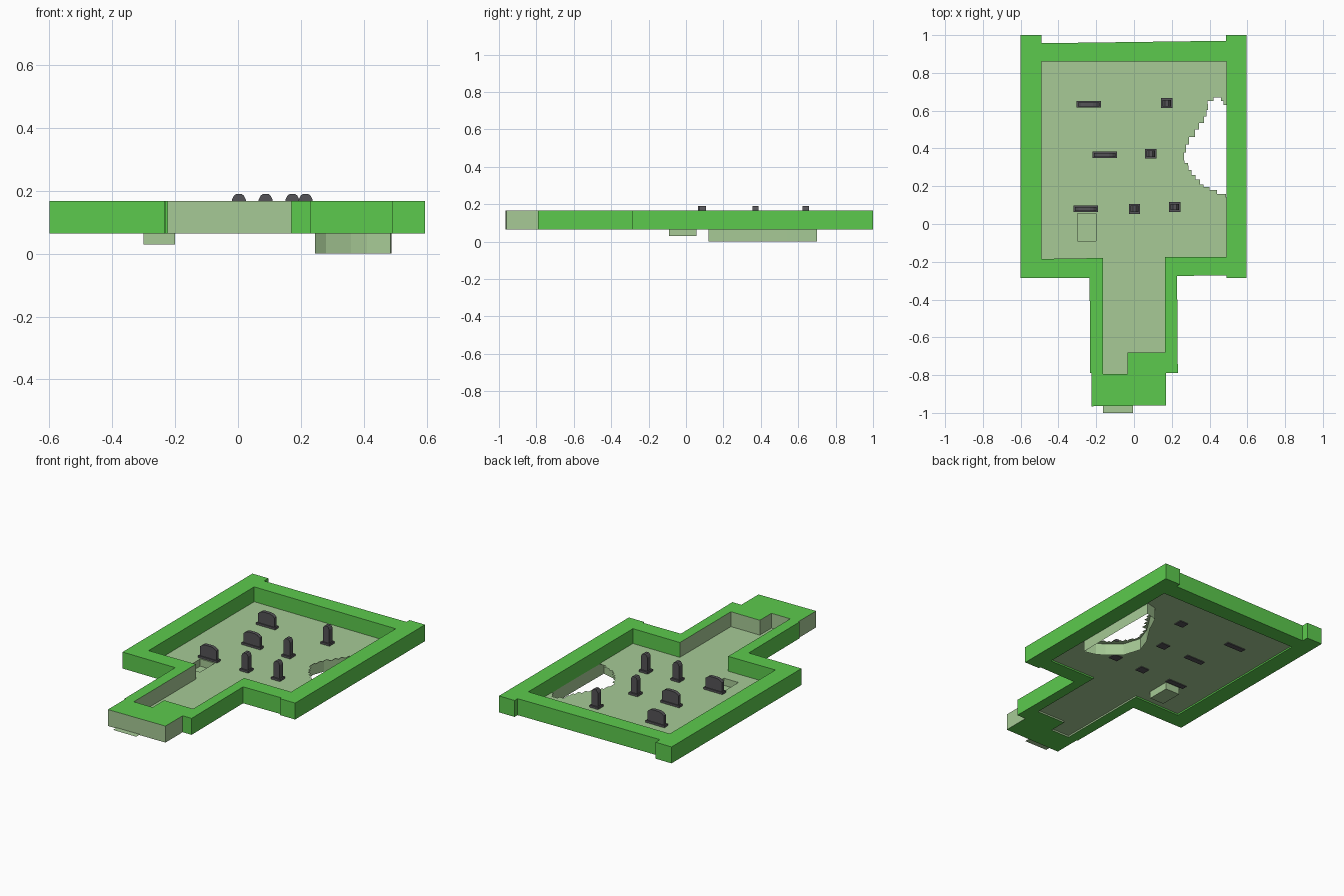
import bpy, bmesh, random

if "Cube" in bpy.data.objects:
    bpy.data.objects.remove(bpy.data.objects["Cube"])

random.seed(4)


def material(name, rgb):
    m = bpy.data.materials.new(name)
    m.diffuse_color = (*rgb, 1)
    m.use_nodes = True
    m.node_tree.nodes["Principled BSDF"].inputs["Base Color"].default_value = m.diffuse_color
    return m


HEDGE = material("hedge green", (0.107, 0.59, 0.075))
SAGE = material("sage ground", (0.385, 0.59, 0.305))
STONE = material("dark stone", (0.09, 0.088, 0.095))
FLOOR = 0.075


def finish(bm, name, *mats):
    me = bpy.data.meshes.new(name)
    bm.to_mesh(me)
    bm.free()
    for m in mats:
        me.materials.append(m)
    ob = bpy.data.objects.new(name, me)
    bpy.context.collection.objects.link(ob)
    return ob


def fill(bm, loops, z):
    """Flat sheet bounded by the first loop, with the others as holes."""
    edges = []
    for loop in loops:
        vs = [bm.verts.new((x, y, z)) for x, y in loop]
        edges += [bm.edges.new((vs[i - 1], vs[i])) for i in range(len(vs))]
    bmesh.ops.triangle_fill(bm, use_beauty=True, edges=edges, normal=(0, 0, 1))
    for f in bm.faces:
        f.normal_update()
        if f.normal.z < 0:
            f.normal_flip()


def skirt(bm, loop, z0, z1):
    """Vertical walls along a closed loop."""
    lo = [bm.verts.new((x, y, z0)) for x, y in loop]
    hi = [bm.verts.new((x, y, z1)) for x, y in loop]
    for i in range(len(loop)):
        bm.faces.new((lo[i - 1], lo[i], hi[i], hi[i - 1]))
    return lo


def add_box(bm, x0, x1, y0, y1, z0, z1):
    r = bmesh.ops.create_cube(bm, size=1)
    for v in r["verts"]:
        v.co = ((x0 + x1) / 2 + v.co.x * (x1 - x0),
                (y0 + y1) / 2 + v.co.y * (y1 - y0),
                (z0 + z1) / 2 + v.co.z * (z1 - z0))


# hedge wall: ring between an outer and an inner outline
outer = [(-0.6, -0.285), (-0.235, -0.285), (-0.232, -0.79), (-0.225, -0.79), (-0.225, -0.965),
         (0.17, -0.96), (0.17, -0.79), (0.232, -0.79), (0.228, -0.275), (0.49, -0.272),
         (0.49, -0.285), (0.595, -0.285), (0.595, 1), (0.487, 1), (0.487, 0.97),
         (-0.49, 0.957), (-0.49, 1), (-0.6, 1)]
inner = [(-0.49, -0.185), (-0.165, -0.18), (-0.165, -0.795), (-0.035, -0.795),
         (-0.035, -0.68), (0.165, -0.68), (0.165, -0.175), (0.49, -0.175),
         (0.49, 0.86), (-0.49, 0.86)]
bm = bmesh.new()
fill(bm, [outer, inner], 0.065)
r = bmesh.ops.extrude_face_region(bm, geom=bm.faces[:])
bmesh.ops.translate(bm, vec=(0, 0, 0.103),
                    verts=[g for g in r["geom"] if isinstance(g, bmesh.types.BMVert)])
bmesh.ops.recalc_face_normals(bm, faces=bm.faces[:])
# corridor insides and the gate block sides are sage
for f in bm.faces:
    c = f.calc_center_median()
    if abs(f.normal.z) < 0.5 and (c.y < -0.8 or (abs(c.x) < 0.168 and c.y < -0.19)):
        f.material_index = 1
finish(bm, "hedge_wall", HEDGE, SAGE)

# ragged edge of the sinkhole, stepped between key points
key = [(0.487, 0.14), (0.40, 0.18), (0.35, 0.21), (0.305, 0.26), (0.285, 0.31), (0.265, 0.335),
       (0.29, 0.42), (0.345, 0.50), (0.385, 0.57), (0.39, 0.635), (0.46, 0.67), (0.487, 0.63)]
ragged = [key[0]]
for (ax, ay), (bx, by) in zip(key, key[1:]):
    for k in (1, 2):
        px, py = ragged[-1]
        x, y = ax + (bx - ax) * k / 2, ay + (by - ay) * k / 2
        if k == 1:
            x += random.uniform(-0.008, 0.008)
        ragged += [(px, y), (x, y)]

# ground sheet with the sinkhole notch and the grave opening
grave = [(-0.30, -0.09), (-0.20, -0.09), (-0.20, 0.055), (-0.30, 0.055)]
outline = inner[:8] + [(0.49, 0.139)] + ragged + [(0.49, 0.629)] + inner[8:]
bm = bmesh.new()
fill(bm, [outline, grave], FLOOR)
finish(bm, "ground", SAGE)

# sinkhole walls, open at the bottom
pit = [(0.485, 0.12), (0.488, 0.36), (0.488, 0.54), (0.485, 0.70), (0.41, 0.68), (0.36, 0.575),
       (0.28, 0.45), (0.245, 0.35), (0.28, 0.24), (0.36, 0.17), (0.41, 0.14)]
bm = bmesh.new()
skirt(bm, pit, 0, FLOOR)
finish(bm, "sinkhole_wall", SAGE)

# open grave with a floor
bm = bmesh.new()
bm.faces.new(skirt(bm, grave, 0.03, FLOOR))
bmesh.ops.recalc_face_normals(bm, faces=bm.faces[:])
finish(bm, "open_grave", SAGE)

# doorstep in front of the gate block
bm = bmesh.new()
fill(bm, [[(-0.165, -1), (-0.005, -1), (-0.005, -0.96), (-0.165, -0.96)]], 0.07)
finish(bm, "doorstep", SAGE)


# gravestones: plinth and upright slab with clipped top corners
def gravestone(name, x, y, w, d, top):
    bm = bmesh.new()
    add_box(bm, x - w / 2, x + w / 2, y - d / 2, y + d / 2, 0.07, 0.088)
    a, t = w / 2 - 0.008, d * 0.32
    c = 0.3 * a
    prof = [(-a, 0.088), (a, 0.088), (a, top - 0.018), (a - c, top - 0.005), (a - 2 * c, top),
            (2 * c - a, top), (c - a, top - 0.005), (-a, top - 0.018)]
    f = bm.faces.new([bm.verts.new((x + px, y - t, pz)) for px, pz in prof])
    r = bmesh.ops.extrude_face_region(bm, geom=[f])
    bmesh.ops.translate(bm, vec=(0, 2 * t, 0),
                        verts=[g for g in r["geom"] if isinstance(g, bmesh.types.BMVert)])
    bmesh.ops.recalc_face_normals(bm, faces=bm.faces[:])
    finish(bm, name, STONE)


for i, (x, y) in enumerate([(-0.24, 0.633), (-0.155, 0.366), (-0.255, 0.08)]):
    gravestone(f"wide_gravestone_{i + 1}", x, y, 0.13, 0.034, 0.163)
for i, (x, y) in enumerate([(0.173, 0.64), (0.088, 0.372), (0.003, 0.08), (0.215, 0.09)]):
    gravestone(f"narrow_gravestone_{i + 1}", x, y, 0.06, 0.052, 0.19)
